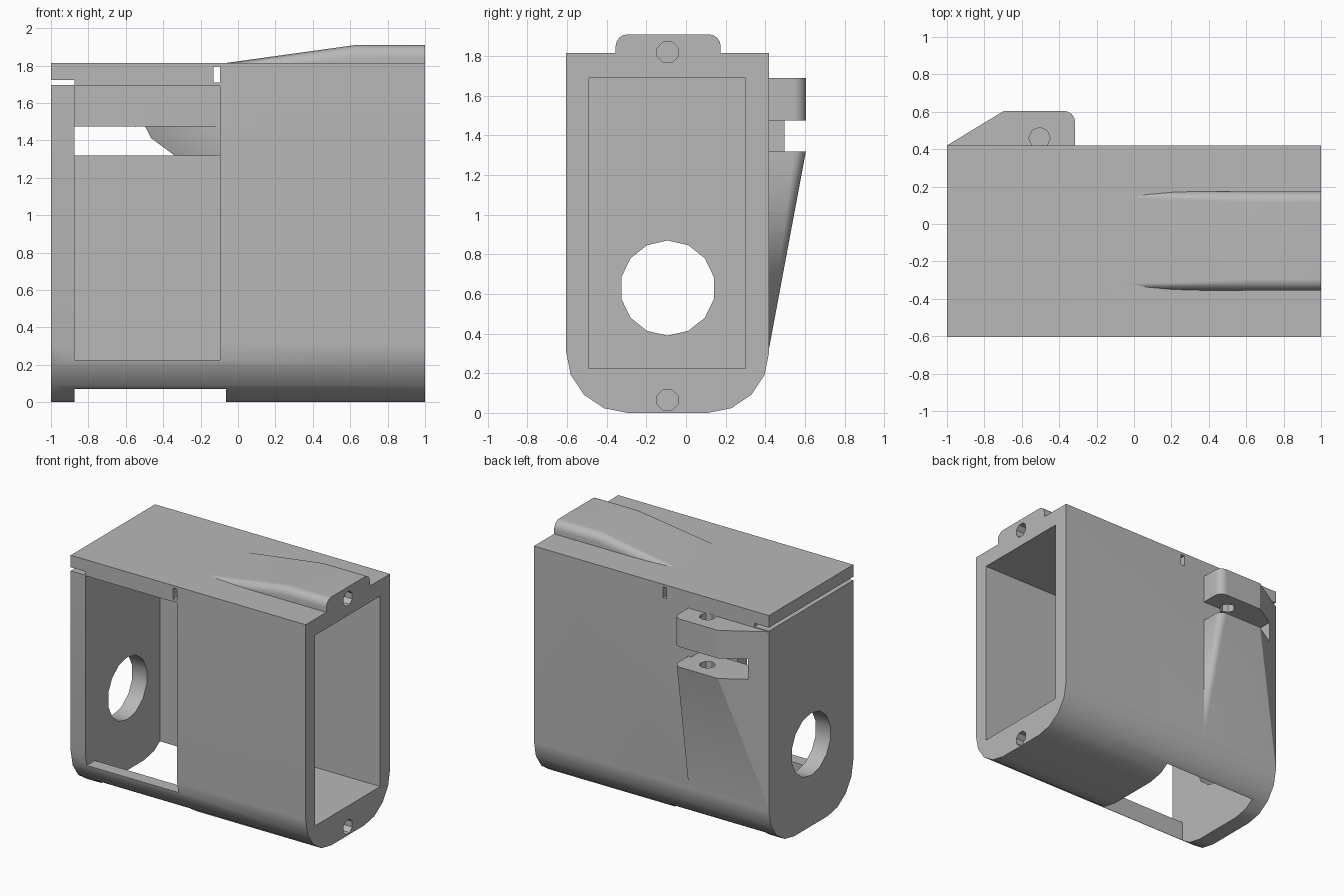
import bpy
import bmesh
from math import sin, cos, pi, radians
from mathutils import Vector, Matrix

cube = bpy.data.objects.get("Cube")
if cube:
    bpy.data.objects.remove(cube)

grey = bpy.data.materials.new("plain_grey")
grey.use_nodes = True
grey.diffuse_color = (0.48, 0.48, 0.48, 1)
grey.node_tree.nodes["Principled BSDF"].inputs["Base Color"].default_value = (0.48, 0.48, 0.48, 1)


def hull(name, points):
    """Convex solid around the points, with flat faces merged."""
    bm = bmesh.new()
    for p in points:
        bm.verts.new(p)
    bmesh.ops.convex_hull(bm, input=bm.verts[:])
    bmesh.ops.dissolve_limit(bm, angle_limit=radians(0.5), verts=bm.verts[:], edges=bm.edges[:])
    bmesh.ops.recalc_face_normals(bm, faces=bm.faces[:])
    mesh = bpy.data.meshes.new(name)
    bm.to_mesh(mesh)
    bm.free()
    mesh.materials.append(grey)
    obj = bpy.data.objects.new(name, mesh)
    bpy.context.collection.objects.link(obj)
    return obj


def box(name, xs, ys, zs):
    return hull(name, [(x, y, z) for x in xs for y in ys for z in zs])


def rod(name, axis, start, end, centre, radius, sides, turn=0.0):
    """Prism along x or z between two stations."""
    points = []
    for s in (start, end):
        for i in range(sides):
            a = 2 * pi * i / sides + turn
            u, v = centre[0] + radius * sin(a), centre[1] + radius * cos(a)
            points.append((s, u, v) if axis == "x" else (u, v, s))
    return hull(name, points)


def arc(cu, cv, r, a0, a1, steps=4):
    return [(cu + r * cos(radians(a0 + (a1 - a0) * i / steps)),
             cv + r * sin(radians(a0 + (a1 - a0) * i / steps))) for i in range(steps + 1)]


def combine(target, tool, operation):
    mod = target.modifiers.new(operation.lower(), "BOOLEAN")
    mod.operation = operation
    mod.solver = "EXACT"
    mod.object = tool
    bpy.ops.object.select_all(action="DESELECT")
    bpy.context.view_layer.objects.active = target
    target.select_set(True)
    bpy.ops.object.modifier_apply(modifier=mod.name)
    bpy.data.objects.remove(tool)


FRONT, BACK, TOP = -0.605, 0.42, 1.815
IN_FRONT, IN_BACK, FLOOR, CEILING = -0.49, 0.30, 0.225, 1.69
MID, WALL_X = -0.0925, -0.875
SLOT = (1.32, 1.475)

# Main housing: block with rounded lower long edges
R = 0.31
profile = [(FRONT, TOP), (BACK, TOP)]
profile += arc(FRONT + R, R, R, 180, 270) + arc(BACK - R, R, R, 270, 360)
housing = hull("housing", [(x, y, z) for x in (-1, 1) for y, z in profile])

# Raised screw ridge on the lid: rounded section that sinks into the lid
ridge = [(-0.355, 1.80), (0.175, 1.80)]
ridge += arc(0.115, 1.85, 0.06, 0, 90) + arc(-0.295, 1.85, 0.06, 90, 180)
stations = [(-0.08, -0.098), (0.63, 0), (1, 0)]
combine(housing, hull("lid_ridge", [(x, y, z + dz) for x, dz in stations for y, z in ridge]), "UNION")

# Hinge bracket on the back: upright lug above a tapered support
lug = [(-1, 0.36), (-1, BACK), (-0.695, 0.605)] + arc(-0.375, 0.545, 0.06, 90, 0) + [(-0.315, 0.36)]
combine(housing, hull("bracket_lug", [(x, y, z) for x, y in lug for z in (SLOT[0], CEILING)]), "UNION")
support = [(x, y, SLOT[0]) for x, y in lug]
support += [(x, y, z) for x in (-1, -0.315) for y, z in ((BACK, 0.33), (0.36, 0.4))]
combine(housing, hull("bracket_support", support), "UNION")

# Slanted end of the hinge slot where it passes through the back wall
slot_ends = [(0.27, 0.025, 0.235), (0.45, -0.665, -0.455)]
slot_points = []
for y, top_x, low_x in slot_ends:
    slot_points += [(WALL_X, y, z) for z in SLOT]
    slot_points += [(low_x, y, SLOT[0]), (top_x, y, SLOT[1])]

# Openings
cuts = [
    box("cavity", (WALL_X, 1.2), (IN_FRONT, IN_BACK), (FLOOR, CEILING)),
    box("front_window", (WALL_X, -0.095), (-0.8, -0.4), (FLOOR, CEILING)),
    box("bottom_opening", (WALL_X, -0.065), (IN_FRONT, IN_BACK), (-0.2, 0.4)),
    box("lid_slit", (-1.2, WALL_X), (-0.8, 0.8), (1.695, 1.722)),
    box("tie_slot", (-0.13, -0.097), (-0.8, 0.8), (1.71, 1.795)),
    box("bracket_slot", (WALL_X, -0.2), (BACK, 0.8), SLOT),
    hull("wall_slot", slot_points),
    rod("end_hole", "x", -1.2, -0.8, (MID, 0.63), 0.24, 14),
    rod("lower_screw_hole", "x", 0.5, 1.2, (MID, 0.065), 0.057, 8, pi / 8),
    rod("upper_screw_hole", "x", 0.5, 1.2, (MID, 1.82), 0.057, 8, pi / 8),
    rod("hinge_pin_hole", "z", 1.1, 1.692, (-0.505, 0.46), 0.057, 8),
]
for cutter in cuts:
    combine(housing, cutter, "DIFFERENCE")

# Smooth rounded surfaces, sharp edges kept
bpy.ops.object.select_all(action="DESELECT")
housing.select_set(True)
bpy.context.view_layer.objects.active = housing
bpy.ops.object.shade_smooth_by_angle(angle=radians(30))
normals = housing.modifiers.new("weighted_normals", "WEIGHTED_NORMAL")
normals.keep_sharp = True
